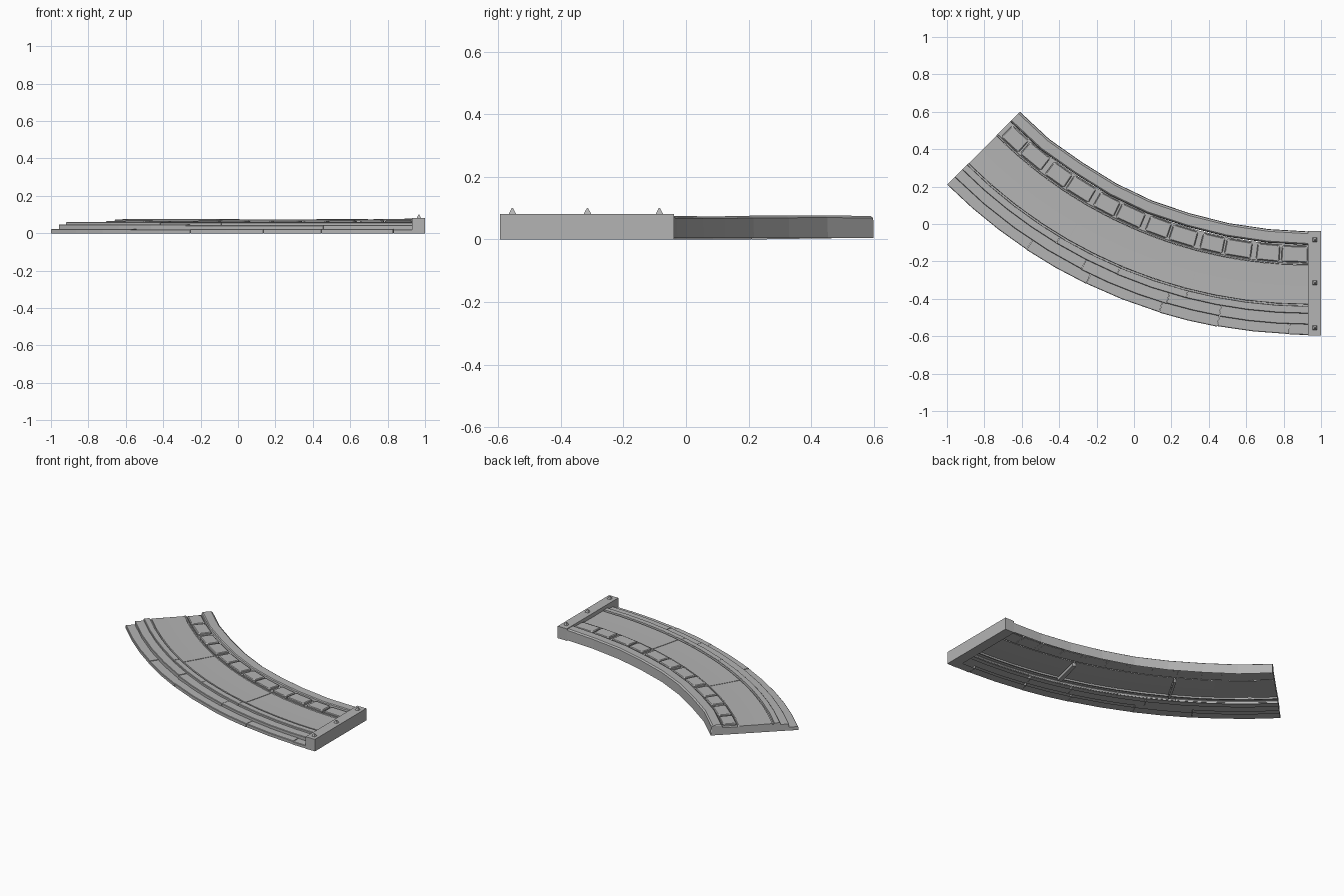
import bpy, bmesh, math, random

if "Cube" in bpy.data.objects:
    bpy.data.objects.remove(bpy.data.objects["Cube"])

random.seed(4)
CX, CY = 0.935, 2.145          # centre of the 45 degree bend
END = 45.0
stone = bpy.data.materials.new("grey_stone")
stone.diffuse_color = (0.456, 0.456, 0.456, 1)
stone.use_nodes = True
stone.node_tree.nodes["Principled BSDF"].inputs["Base Color"].default_value = stone.diffuse_color


def bend(y, deg, z):
    """Place cross-section position y (as seen at the straight end) along the bend."""
    a, r = math.radians(deg), CY - y
    return (CX - r * math.sin(a), CY - r * math.cos(a), z)


def finish(bm, name):
    mesh = bpy.data.meshes.new(name)
    bm.to_mesh(mesh)
    bm.free()
    mesh.materials.append(stone)
    ob = bpy.data.objects.new(name, mesh)
    bpy.context.collection.objects.link(ob)
    return ob


def sweep(name, profile, a0, a1, steps, wobble=0.0, cap=None):
    """Sweep a profile of (y, z) points; cap = z at which end skirts stop."""
    bm = bmesh.new()
    rows = []
    for i in range(steps + 1):
        a = a0 + (a1 - a0) * i / steps
        dz = random.uniform(-wobble, wobble)
        dy = random.uniform(-wobble, wobble)
        rows.append([bm.verts.new(bend(y + (dy if 0 < i < steps else 0), a,
                                       z + dz if z > 0.02 else z)) for y, z in profile])
    for p, q in zip(rows, rows[1:]):
        for j in range(len(profile) - 1):
            bm.faces.new((p[j], p[j + 1], q[j + 1], q[j]))
    if cap is not None:
        for row, flip in ((rows[0], False), (rows[-1], True)):
            for u, v in zip(row, row[1:]):
                if (u.co.xy - v.co.xy).length < 1e-4 or max(u.co.z, v.co.z) <= cap:
                    continue
                lo = [bm.verts.new((w.co.x, w.co.y, min(cap, w.co.z - 0.001))) for w in (u, v)]
                f = (u, lo[0], lo[1], v)
                bm.faces.new(f[::-1] if flip else f)
    return finish(bm, name)


def slab_ring(name, joints, y_out, y_in, z_low, z_top, floor=True):
    """Ring of separate stone slabs with slightly uneven edges."""
    for k, (a, b) in enumerate(zip(joints, joints[1:])):
        dy = random.uniform(0, 0.004)
        dz = random.uniform(-0.002, 0.002)
        profile = [(y_out + dy, z_low), (y_out + dy, z_top + dz - 0.003),
                   (y_out + dy + 0.003, z_top + dz), (y_in, z_top + dz)]
        if floor:                               # flat underside
            profile.insert(0, (y_in, z_low))
        sweep(f"{name}_{k + 1}", profile, a + 0.02, b - 0.02,
              max(1, round((b - a) / 4)), cap=max(z_low, z_top - 0.02))


# Stepped outer edge
slab_ring("lower_step", [0, 2.2, 10.3, 17, 25.8, 33.5, END], -0.594, -0.53, 0.0, 0.022)
slab_ring("middle_step", [0, 10.3, 16.5, 27, END], -0.537, -0.475, 0.018, 0.044)
slab_ring("upper_step", [0, 14.5, 23, 31, END], -0.48, -0.44, 0.04, 0.060, floor=False)

# Groove beside the upper step
sweep("outer_groove", [(-0.441, 0.060), (-0.439, 0.046), (-0.430, 0.046), (-0.428, 0.056)],
      0, END, 12)

# Road panels with ribs below the cracks
cracks = [0, 14.2, 30, END]
for k, (a, b) in enumerate(zip(cracks, cracks[1:])):
    sweep(f"road_panel_{k + 1}", [(-0.428, 0.056), (-0.33, 0.055), (-0.22, 0.056)],
          a + 0.05, b - 0.05, 5, cap=0.045)
for k, (a, w) in enumerate(((14.2, 0.3), (30, 0.18))):
    sweep(f"road_rib_{k + 1}", [(-0.428, 0.048), (-0.428, 0.025), (-0.22, 0.025),
                                (-0.22, 0.048), (-0.428, 0.048)], a - w, a + w, 1, cap=0.026)

# Bed under the tile row
sweep("tile_bed", [(-0.220, 0.056), (-0.218, 0.060), (-0.211, 0.060), (-0.209, 0.052),
                   (-0.113, 0.054)], 0, END, 12)

# Inner kerb with its outside wall
sweep("inner_kerb", [(-0.113, 0.054), (-0.110, 0.070), (-0.104, 0.075), (-0.052, 0.076),
                     (-0.042, 0.069), (-0.040, 0.004)], 0, END, 8, wobble=0.003)

# Row of chamfered tiles
pitch = END / 12
for k in range(12):
    bm = bmesh.new()
    a0, a1 = k * pitch + 0.12, (k + 1) * pitch - 0.12 - (0.45 if k % 2 else 0)
    y0, y1 = -0.207 + random.uniform(0, 0.003), -0.117 - random.uniform(0, 0.003)
    top = 0.068 + random.uniform(-0.002, 0.002)
    rings = []
    for inset, z in ((0.0, 0.052), (0.0, top - 0.004), (0.005, top)):
        da, c = math.degrees(inset / 2.3), 0.008
        ca = math.degrees(c / 2.3)
        l, r, lo, hi = a0 + da, a1 - da, y0 + inset, y1 - inset
        outline = [(lo, l + ca), (lo, r - ca), (lo + c, r), (hi - c, r),
                   (hi, r - ca), (hi, l + ca), (hi - c, l), (lo + c, l)]
        rings.append([bm.verts.new(bend(y, a, z)) for y, a in outline])
    for p, q in zip(rings, rings[1:]):
        for i in range(8):
            bm.faces.new((p[i], p[(i + 1) % 8], q[(i + 1) % 8], q[i]))
    bm.faces.new(rings[-1])
    bmesh.ops.recalc_face_normals(bm, faces=bm.faces)
    finish(bm, f"tile_{k + 1}")

# Stepped closing plate at the free end
bm = bmesh.new()
section = [(-0.59, 0.0), (-0.59, 0.020), (-0.533, 0.020), (-0.533, 0.042), (-0.477, 0.042),
           (-0.477, 0.058), (-0.44, 0.058), (-0.43, 0.048), (-0.42, 0.055), (-0.22, 0.055),
           (-0.205, 0.052), (-0.113, 0.054), (-0.108, 0.070), (-0.045, 0.072), (-0.04, 0.006)]
bm.faces.new([bm.verts.new(bend(y, END - 0.02, z)) for y, z in section])
finish(bm, "free_end_plate")

# Solid end beam
bpy.ops.mesh.primitive_cube_add(size=1, location=(0.965, -0.3165, 0.041))
beam = bpy.context.object
beam.name = "end_beam"
beam.scale = (0.07, 0.557, 0.082)
beam.data.materials.append(stone)

# Small studs on the beam
for k, y in enumerate((-0.555, -0.315, -0.085)):
    bpy.ops.mesh.primitive_cone_add(vertices=4, radius1=0.0165, radius2=0.003, depth=0.018,
                                    location=(0.967, y, 0.091), rotation=(0, 0, math.pi / 4))
    stud = bpy.context.object
    stud.name = f"beam_stud_{k + 1}"
    stud.data.materials.append(stone)
